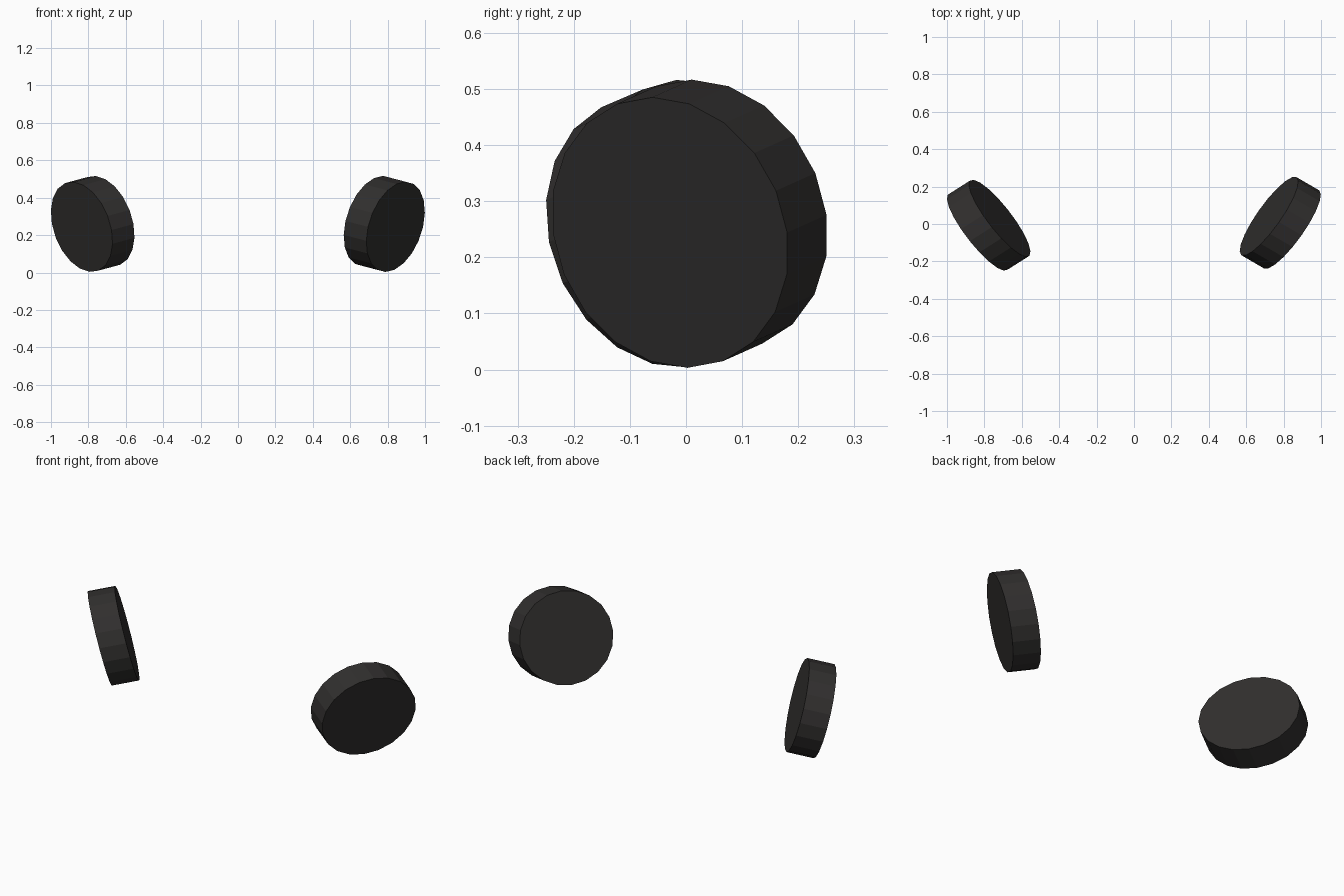
import bpy, bmesh, math
from mathutils import Matrix, Vector

if "Cube" in bpy.data.objects:
    bpy.data.objects.remove(bpy.data.objects["Cube"])

RADIUS, DEPTH, SIDES = 0.248, 0.134, 20
STRETCH_X = 1.1  # the discs are slightly stretched sideways

rubber = bpy.data.materials.new("dark_rubber")
rubber.diffuse_color = (0.03, 0.028, 0.027, 1)
rubber.use_nodes = True
rubber.node_tree.nodes["Principled BSDF"].inputs["Base Color"].default_value = rubber.diffuse_color


def disc(name, centre, axis, phase):
    """Flat-faced disc whose outer face looks along axis."""
    a = Vector(axis).normalized()
    up = Vector((0, 0, 1))
    u = (up - a * a.z).normalized()
    v = a.cross(u)
    frame = Matrix((u, v, a)).transposed().to_4x4()
    bm = bmesh.new()
    bmesh.ops.create_cone(
        bm, cap_ends=True, segments=SIDES, radius1=RADIUS, radius2=RADIUS, depth=DEPTH,
        matrix=Matrix.Translation(centre) @ Matrix.Diagonal((STRETCH_X, 1, 1, 1))
        @ frame @ Matrix.Rotation(math.radians(phase), 4, 'Z'))
    bmesh.ops.recalc_face_normals(bm, faces=bm.faces)
    mesh = bpy.data.meshes.new(name)
    bm.to_mesh(mesh)
    bm.free()
    mesh.materials.append(rubber)
    bpy.context.collection.objects.link(bpy.data.objects.new(name, mesh))


# right and left tilted discs
disc("right_disc", (0.782, 0.0065, 0.26), (0.82, -0.525, -0.235), 0)
disc("left_disc", (-0.777, -0.0065, 0.26), (-0.795, -0.555, -0.238), -4)
